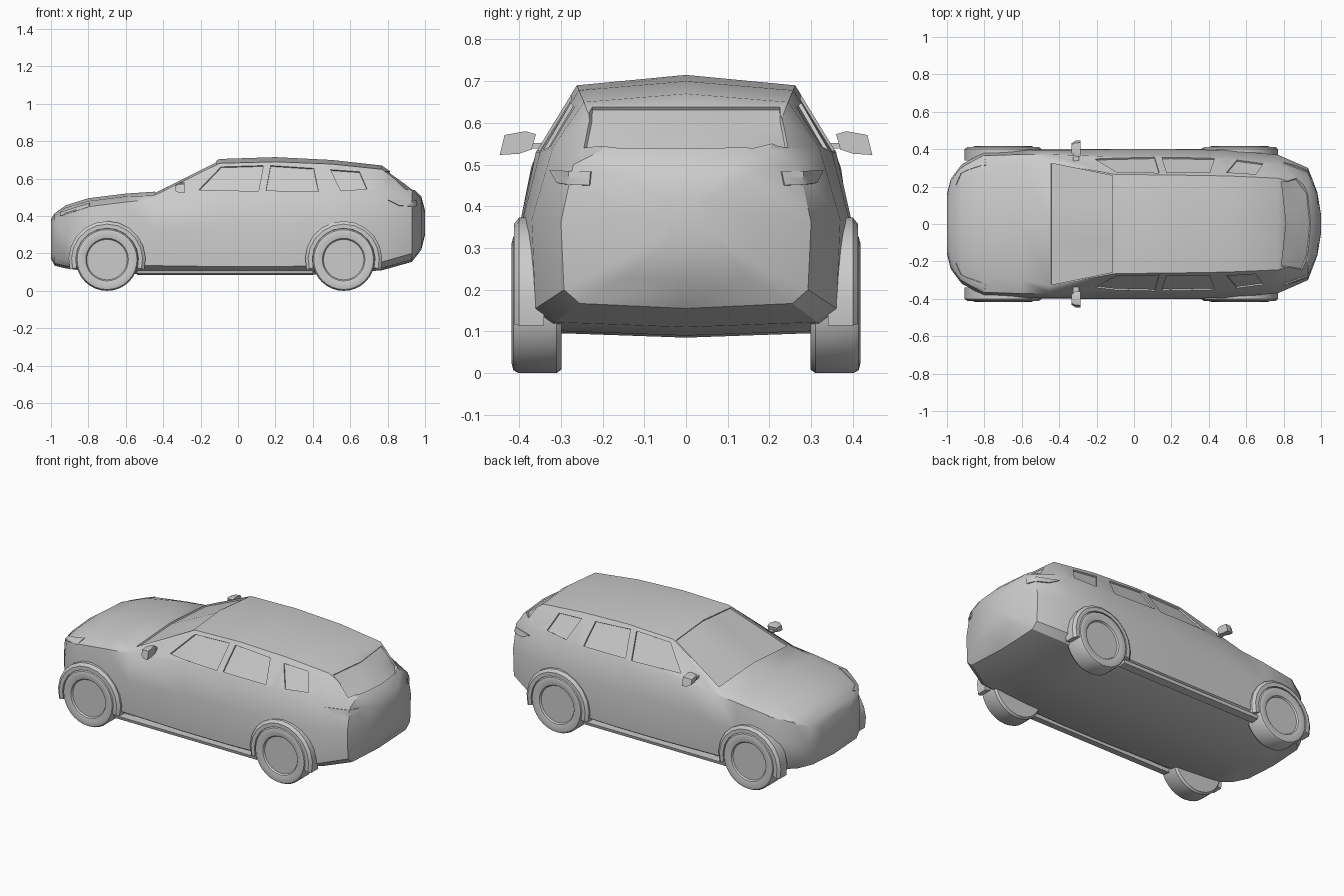
import bpy, bmesh
from math import sin, cos, radians, tau
from mathutils import Vector
from mathutils.bvhtree import BVHTree

if "Cube" in bpy.data.objects:
    bpy.data.objects.remove(bpy.data.objects["Cube"])


def finish(name, bm, angle=35):
    bmesh.ops.recalc_face_normals(bm, faces=bm.faces)
    mesh = bpy.data.meshes.new(name)
    bm.to_mesh(mesh)
    bm.free()
    ob = bpy.data.objects.new(name, mesh)
    bpy.context.collection.objects.link(ob)
    if angle:
        smooth(ob, angle)
    return ob


def smooth(ob, angle=35):
    bpy.ops.object.select_all(action='DESELECT')
    ob.select_set(True)
    bpy.context.view_layer.objects.active = ob
    bpy.ops.object.shade_smooth_by_angle(angle=radians(angle))


def loft(rings):
    """Skin a list of closed rings and cap both ends."""
    bm = bmesh.new()
    rows = [[bm.verts.new(p) for p in r] for r in rings]
    n = len(rows[0])
    for a, b in zip(rows, rows[1:]):
        for i in range(n):
            j = (i + 1) % n
            bm.faces.new((a[i], a[j], b[j], b[i]))
    bm.faces.new(rows[0])
    bm.faces.new(rows[-1])
    bmesh.ops.recalc_face_normals(bm, faces=bm.faces)
    return bm


# Body: cross-sections along the car
# x, floor z, half width, belt half width, belt z, roof-edge half width, roof-edge z, centre z
STATIONS = [
    (-1.00, .17, .16, .15, .34, .10, .37, .385),
    (-.98, .135, .24, .23, .38, .17, .40, .415),
    (-.92, .12, .32, .30, .42, .22, .445, .458),
    (-.80, .105, .385, .365, .45, .27, .48, .495),
    (-.60, .092, .395, .372, .475, .30, .505, .52),
    (-.45, .09, .395, .372, .49, .33, .51, .53),
    (-.10, .085, .40, .36, .525, .265, .682, .705),
    (.20, .085, .40, .36, .53, .262, .69, .715),
    (.50, .09, .395, .35, .53, .257, .678, .70),
    (.77, .11, .37, .32, .54, .245, .65, .67),
    (.93, .155, .30, .27, .50, .20, .535, .555),
    (.98, .22, .17, .16, .475, .11, .495, .505),
    (1.00, .30, .05, .045, .41, .03, .425, .43),
]


def section(x, zb, w, wb, zbelt, wr, ze, zt):
    half = [(.85 * w, zb + .012), (.975 * w, zb + .045),
            (w, zb + .6 * (zbelt - zb)), (wb, zbelt), (wr, ze)]
    return ([(x, 0, zb)] + [(x, y, z) for y, z in half] + [(x, 0, zt)]
            + [(x, -y, z) for y, z in reversed(half)])


body_bm = loft([section(*s) for s in STATIONS])
tree = BVHTree.FromBMesh(body_bm)
body = finish("body", body_bm, None)


def project(a, b, axis, side):
    start, d = {'y': (Vector((a, 2 * side, b)), Vector((0, -side, 0))),
                'x': (Vector((2, a, b)), Vector((-1, 0, 0))),
                'z': (Vector((a, b, 2)), Vector((0, 0, -1)))}[axis]
    co, no, *_ = tree.ray_cast(start, d)
    if co is None:
        co, no, *_ = tree.find_nearest(start + d * 1.7)
    return co, no


def slab(name, corners, axis, side, low, high, nu=6, nv=3):
    """Panel that follows the body surface between two depths."""
    c = [Vector(p) for p in corners]
    bm = bmesh.new()
    grids = []
    for depth in (low, high):
        g = []
        for i in range(nu + 1):
            for j in range(nv + 1):
                u, v = i / nu, j / nv
                p = c[0].lerp(c[1], u).lerp(c[3].lerp(c[2], u), v)
                co, no = project(p.x, p.y, axis, side)
                g.append(bm.verts.new(co + no * depth))
        grids.append(g)
    m = nv + 1
    for g in grids:
        for i in range(nu):
            for j in range(nv):
                k = i * m + j
                bm.faces.new((g[k], g[k + 1], g[k + m + 1], g[k + m]))
    loop = ([i * m for i in range(nu)] + [nu * m + j for j in range(nv)]
            + [i * m + nv for i in range(nu, 0, -1)] + list(range(nv, 0, -1)))
    lo, hi = grids
    for a, b in zip(loop, loop[1:] + loop[:1]):
        bm.faces.new((lo[a], lo[b], hi[b], hi[a]))
    return finish(name, bm)


# Glass: recess the body, then set a pane in each recess
SIDE_WINDOWS = {
    "front_window": [(-.21, .54), (.11, .533), (.135, .67), (-.09, .663)],
    "middle_window": [(.15, .536), (.43, .532), (.405, .655), (.175, .67)],
    "rear_side_window": [(.55, .535), (.69, .545), (.65, .637), (.495, .648)],
}
glass = [(n + s, c, 'y', d) for n, c in SIDE_WINDOWS.items()
         for s, d in (("_left", -1), ("_right", 1))]
glass += [("windscreen", [(-.445, -.325), (-.445, .325), (-.115, .258), (-.115, -.258)], 'z', 1),
          ("tailgate_window", [(-.245, .54), (.245, .54), (.225, .638), (-.225, .638)], 'x', 1)]
for name, corners, axis, side in glass:
    cutter = slab("cutter", corners, axis, side, -.011, .02)
    cutter.hide_render = True
    mod = body.modifiers.new("recess", 'BOOLEAN')
    mod.object, mod.operation, mod.solver = cutter, 'DIFFERENCE', 'EXACT'
    bpy.context.view_layer.objects.active = body
    bpy.ops.object.modifier_apply(modifier=mod.name)
    bpy.data.objects.remove(cutter)
    slab(name, corners, axis, side, -.016, -.009)
smooth(body, 32)

for tag, s in (("left", -1), ("right", 1)):
    # Lamps
    slab("headlamp_" + tag, [(-.95, .40), (-.80, .448), (-.79, .468), (-.95, .418)], 'y', s, -.01, .004)
    slab("tail_lamp_" + tag, [(.86, .455), (.95, .45), (.95, .483), (.80, .485)], 'y', s, -.01, .006)

    # Sill strip
    bm = loft([[(x, s * .35, .086), (x, s * .395, .092), (x, s * .40, .11), (x, s * .35, .11)]
               for x in (-.54, .40)])
    finish("sill_" + tag, bm)

    # Door mirror and its stalk
    face = [(.36, .573), (.385, .58), (.435, .571), (.447, .523), (.40, .526), (.37, .536)]
    mid = Vector((.405, .55))
    rings = []
    for x, k in ((-.335, .6), (-.315, .95), (-.285, 1)):
        rings.append([(x, s * (mid.x + (y - mid.x) * k), mid.y + (z - mid.y) * k) for y, z in face])
    finish("mirror_" + tag, loft(rings))
    stalk = [[(-.325, s * y, .538), (-.295, s * y, .538), (-.295, s * y, .552), (-.325, s * y, .552)]
             for y in (.32, .375)]
    finish("mirror_stalk_" + tag, loft(stalk))

    for end, cx in (("front", -.70), ("rear", .565)):
        # Wheel: turned profile of (radius, y)
        profile = [(.10, .402), (.108, .402), (.114, .411), (.145, .418), (.160, .414),
                   (.167, .402), (.167, .31), (.158, .298), (.10, .298)]
        rings = [[(cx + r * cos(tau * i / 32), s * y, .167 + r * sin(tau * i / 32)) for i in range(32)]
                 for r, y in profile]
        finish(f"{end}_wheel_{tag}", loft(rings))

        # Wheel arch
        rings = []
        for i in range(13):
            a = radians(-15 + 210 * i / 12)
            rings.append([(cx + r * cos(a), s * y, .167 + r * sin(a))
                          for r, y in ((.168, .34), (.168, .413), (.19, .413), (.206, .40), (.206, .34))])
        finish(f"{end}_arch_{tag}", loft(rings))
